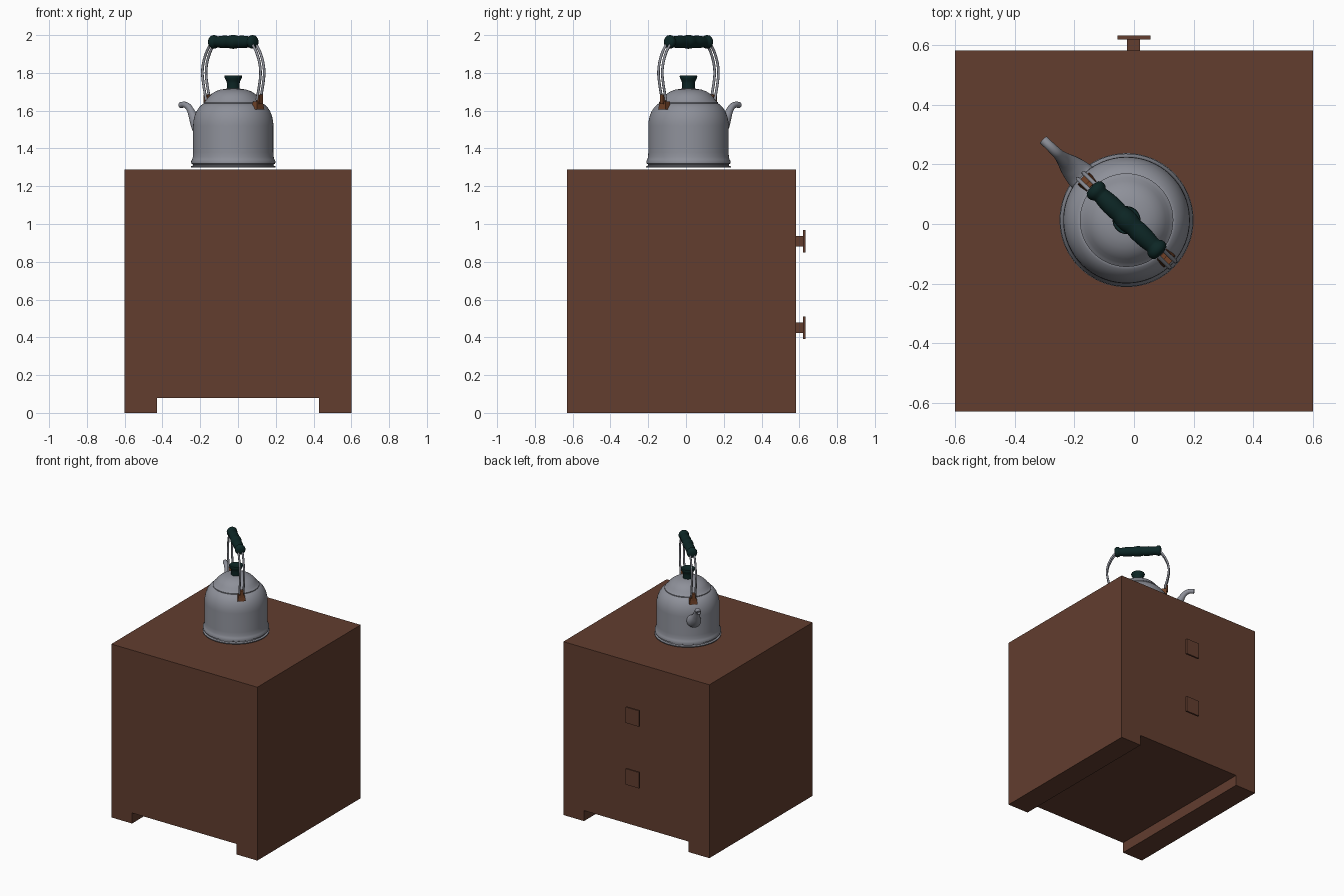
import bpy, bmesh, math
from mathutils import Matrix, Vector

if "Cube" in bpy.data.objects:
    bpy.data.objects.remove(bpy.data.objects["Cube"])


def material(name, rgb):
    m = bpy.data.materials.new(name)
    m.diffuse_color = (*rgb, 1)
    m.use_nodes = True
    m.node_tree.nodes["Principled BSDF"].inputs["Base Color"].default_value = m.diffuse_color
    return m


WOOD = material("brown wood", (0.122, 0.047, 0.028))
METAL = material("grey enamel", (0.27, 0.28, 0.32))
GREEN = material("dark green", (0.004, 0.020, 0.019))
COPPER = material("copper brown", (0.16, 0.053, 0.02))

# kettle frame: local +x points along the spout
KETTLE = Matrix.Translation((-0.025, 0.013, 0)) @ Matrix.Rotation(math.radians(136), 4, 'Z')


def finish(bm, name, mat, matrix=Matrix(), smooth=True):
    bmesh.ops.recalc_face_normals(bm, faces=bm.faces)
    bm.transform(matrix)
    me = bpy.data.meshes.new(name)
    bm.to_mesh(me)
    bm.free()
    me.materials.append(mat)
    ob = bpy.data.objects.new(name, me)
    bpy.context.collection.objects.link(ob)
    if smooth:
        bpy.ops.object.select_all(action='DESELECT')
        ob.select_set(True)
        bpy.context.view_layer.objects.active = ob
        bpy.ops.object.shade_smooth_by_angle(angle=math.radians(40))
    return ob


def skin(bm, rings):
    """Join successive rings with quads and cap both ends."""
    n = len(rings[0])
    for a, b in zip(rings, rings[1:]):
        for i in range(n):
            j = (i + 1) % n
            bm.faces.new((a[i], a[j], b[j], b[i]))
    bm.faces.new(rings[0])
    bm.faces.new(rings[-1])


def lathe(name, profile, mat, matrix=KETTLE, n=64):
    bm = bmesh.new()
    rings = [[bm.verts.new((r * math.cos(2 * math.pi * i / n), r * math.sin(2 * math.pi * i / n), z))
              for i in range(n)] for r, z in profile]
    skin(bm, rings)
    return finish(bm, name, mat, matrix)


def smooth_path(pts, steps=5):
    """Catmull-Rom through points of any dimension."""
    p = [Vector(q) for q in pts]
    p = [2 * p[0] - p[1]] + p + [2 * p[-1] - p[-2]]
    out = []
    for k in range(1, len(p) - 2):
        a, b, c, d = p[k - 1:k + 3]
        for s in range(steps):
            t = s / steps
            out.append(0.5 * (2 * b + (c - a) * t + (2 * a - 5 * b + 4 * c - d) * t * t
                              + (3 * b - a - 3 * c + d) * t ** 3))
    return out + [p[-2]]


def tube(name, pts, mat, y=0.0, n=16, hollow=False, flip=1):
    """Sweep a circle along (x, z, radius) points in the kettle's handle plane."""
    path = smooth_path(pts)
    bm = bmesh.new()
    rings = []

    def ring(p, t, r):
        nrm = Vector((-t.z, 0, t.x))
        rings.append([bm.verts.new(Vector((p[0], y, p[1]))
                                   + nrm * r * math.cos(2 * math.pi * i / n)
                                   + Vector((0, 1, 0)) * r * math.sin(2 * math.pi * i / n))
                      for i in range(n)])
    for k, p in enumerate(path):
        d = path[min(k + 1, len(path) - 1)] - path[max(k - 1, 0)]
        t = Vector((d[0], 0, d[1])).normalized()
        ring(p, t, p[2])
    if hollow:
        ring(p, t, p[2] * 0.75)
        ring(path[-4], t, p[2] * 0.65)
    skin(bm, rings)
    return finish(bm, name, mat, KETTLE @ Matrix.Diagonal((flip, 1, 1, 1)))


def box(name, lo, hi, mat, matrix=Matrix(), taper=1.0):
    bm = bmesh.new()
    bmesh.ops.create_cube(bm, size=1)
    for v in bm.verts:
        f = taper if v.co.z > 0 else 1
        v.co = [(a + b) / 2 + c * (b - a) * s
                for a, b, c, s in zip(lo, hi, v.co, (f, f, 1))]
    return finish(bm, name, mat, matrix, smooth=False)


# cabinet: one solid extruded front outline with a notch underneath
bm = bmesh.new()
outline = [(-0.6, 0), (-0.43, 0), (-0.43, 0.078), (0.43, 0.078), (0.43, 0),
           (0.6, 0), (0.6, 1.288), (-0.6, 1.288)]
face = bm.faces.new([bm.verts.new((x, -0.63, z)) for x, z in outline])
ext = bmesh.ops.extrude_face_region(bm, geom=[face])
bmesh.ops.translate(bm, vec=(0, 1.213, 0),
                    verts=[g for g in ext["geom"] if isinstance(g, bmesh.types.BMVert)])
finish(bm, "cabinet", WOOD, smooth=False)

# drawer knobs on the back face
for label, z in (("upper", 0.908), ("lower", 0.45)):
    box(label + "_knob_stem", (-0.023, 0.575, z - 0.028), (0.02, 0.622, z + 0.028), WOOD)
    box(label + "_knob_plate", (-0.056, 0.619, z - 0.059), (0.055, 0.632, z + 0.059), WOOD)

# kettle body with base rim and shoulder groove
lathe("kettle_body", [
    (0.20, 1.298), (0.224, 1.298), (0.225, 1.305), (0.214, 1.309), (0.214, 1.316),
    (0.222, 1.320), (0.223, 1.332), (0.218, 1.341), (0.214, 1.355), (0.2125, 1.38),
    (0.2125, 1.52), (0.211, 1.545), (0.205, 1.572), (0.195, 1.597), (0.181, 1.618),
    (0.165, 1.633), (0.157, 1.637), (0.150, 1.637)], METAL)
# lid
lathe("kettle_lid", [
    (0.150, 1.630), (0.157, 1.637), (0.157, 1.643), (0.150, 1.649), (0.143, 1.656), (0.131, 1.673),
    (0.115, 1.689), (0.095, 1.702), (0.07, 1.711), (0.04, 1.716), (0.01, 1.717)], METAL)
# lid knob
lathe("lid_knob", [
    (0.034, 1.710), (0.034, 1.746), (0.037, 1.757), (0.044, 1.770), (0.047, 1.780),
    (0.045, 1.786), (0.036, 1.786), (0.03, 1.782)], GREEN, n=32)

# spout
tube("spout", [
    (0.17, 1.49, 0.052), (0.222, 1.495, 0.048), (0.26, 1.523, 0.038), (0.29, 1.562, 0.026),
    (0.313, 1.600, 0.019), (0.333, 1.622, 0.017), (0.36, 1.632, 0.016), (0.388, 1.629, 0.016)],
    METAL, n=24, hollow=True)

# bail handle: paired wires rising from a bracket on each side
BAIL = [(0.187, 1.655), (0.192, 1.68), (0.206, 1.74), (0.214, 1.80),
        (0.206, 1.855), (0.186, 1.905), (0.165, 1.937), (0.145, 1.96)]
for label, flip in (("spout_side", 1), ("far_side", -1)):
    for k, y in enumerate((-0.014, 0.014)):
        tube(f"{label}_wire_{k + 1}", [(s, z, 0.007) for s, z in BAIL], METAL, y, 10, flip=flip)
    side = KETTLE @ Matrix.Diagonal((flip, 1, 1, 1))
    box(label + "_bracket", (0.16, -0.028, 1.605), (0.202, 0.028, 1.648), COPPER, side, 0.75)
    box(label + "_bracket_post", (0.18, -0.012, 1.635), (0.206, 0.012, 1.685), COPPER, side)

# turned grip
half = [(0.012, 0.163), (0.028, 0.159), (0.035, 0.150), (0.036, 0.141), (0.034, 0.132),
        (0.028, 0.124), (0.028, 0.117), (0.031, 0.10), (0.033, 0.075), (0.033, 0.05),
        (0.031, 0.035), (0.034, 0.022), (0.036, 0.01)]
grip = half + [(0.0365, 0)] + [(r, -s) for r, s in reversed(half)]
lathe("handle_grip", grip, GREEN,
      KETTLE @ Matrix.Translation((0, 0, 1.964)) @ Matrix.Rotation(math.pi / 2, 4, 'Y'), n=32)
